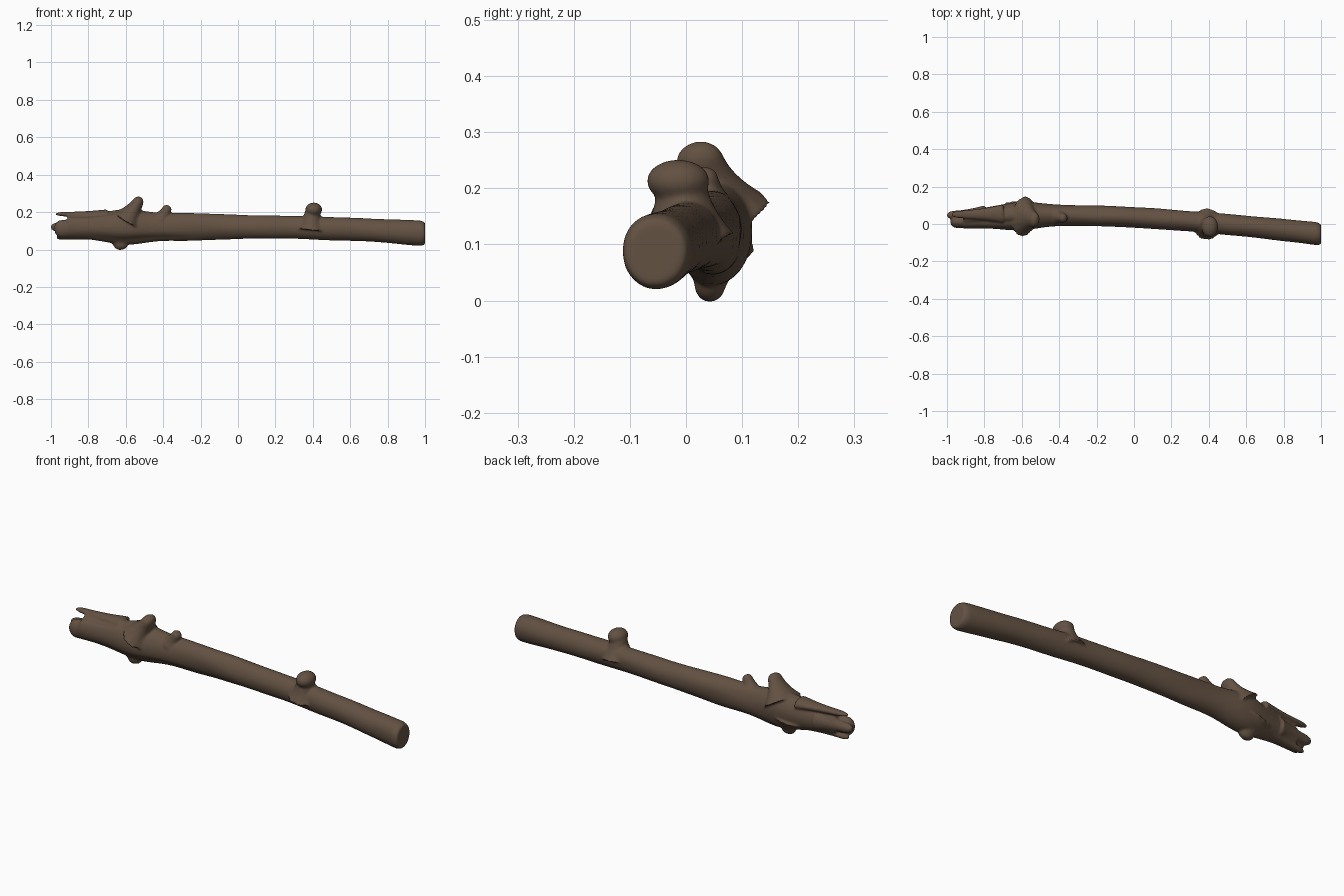
import bpy, bmesh, math
from mathutils import Matrix, Vector, noise

cube = bpy.data.objects.get("Cube")
if cube:
    bpy.data.objects.remove(cube, do_unlink=True)

bark = bpy.data.materials.new("brown bark")
bark.use_nodes = True
bark.diffuse_color = (0.125, 0.083, 0.055, 1)
shader = next(n for n in bark.node_tree.nodes if n.type == 'BSDF_PRINCIPLED')
shader.inputs["Base Color"].default_value = bark.diffuse_color
shader.inputs["Roughness"].default_value = 0.9

bm = bmesh.new()


def skin(rings):
    """Closed tube through rings of points."""
    loops = [[bm.verts.new(point) for point in ring] for ring in rings]
    for near, far in zip(loops, loops[1:]):
        for i in range(len(near)):
            bm.faces.new((near[i - 1], near[i], far[i], far[i - 1]))
    bm.faces.new(loops[0][::-1])
    bm.faces.new(loops[-1])


def bump(value, centre, width):
    """Smooth hill of height one."""
    return math.exp(-((value - centre) / width) ** 2)


def stem_centre(x):
    """Gently bowed centreline, sagging towards the sawn end."""
    bend = 0.03 if x > 0 else 0.08
    return Vector((x, 0.035 - 0.06 * x - bend * x * x, 0.121 - 0.035 * max(x, 0) ** 2))


def stem_size(x):
    """Half depth and half height, swollen around the old knots."""
    swelling = bump(x, -0.61, 0.14)
    depth = 0.055 + 0.021 * swelling + 0.007 * bump(x, 1, 0.3) - 0.008 * bump(x, -1, 0.2)
    height = 0.062 + 0.03 * swelling + 0.012 * bump(x, -0.3, 0.25) + 0.006 * bump(x, 1, 0.15)
    rounding = 1 - 0.15 * max(0, (x - 0.97) / 0.03) ** 2
    return depth * rounding, height * rounding


def stem_point(x, angle):
    """Point on the bark, with furrows along the torn half."""
    depth, height = stem_size(x)
    side, up = math.cos(angle), math.sin(angle)
    grain = 1 + 0.05 * noise.noise(Vector((x * 5, side, up)))
    grain -= 0.16 * bump(x, -0.78, 0.17) * bump(angle, 2, 0.22)
    grain -= 0.1 * bump(x, -0.5, 0.3) * bump(angle, 4, 0.3)
    return stem_centre(x) + Vector((0, side * depth, up * height)) * grain


def stem(start, end, steps, sides):
    skin([[stem_point(start + (end - start) * s / steps, math.tau * k / sides)
           for k in range(sides)] for s in range(steps + 1)])


def stub(start, end, base, tip, stretch=1, steps=12, sides=16):
    """Flared round-ended peg; stretch widens it in depth."""
    start, end = Vector(start), Vector(end)
    axis = (end - start).normalized()
    u = axis.cross(Vector((0, 1, 0))).normalized()
    v = axis.cross(u) * stretch
    rings = []
    for s in range(steps + 1):
        t = s / steps
        radius = tip + (base - tip) * (1 - t) ** 2
        radius *= math.sqrt(1 - 0.8 * max(0, t * 5 - 4) ** 2)
        rings.append([start.lerp(end, t) + (u * math.cos(a) + v * math.sin(a)) * radius
                      for a in (math.tau * k / sides for k in range(sides))])
    skin(rings)


def knob(centre, size):
    """Rounded healed-over head."""
    placing = Matrix.Translation(centre) @ Matrix.Diagonal((*size, 1))
    bmesh.ops.create_uvsphere(bm, u_segments=24, v_segments=16, radius=1, matrix=placing)


# Main stem, sawn flat at its left end
stem(-0.91, 1, 160, 32)

# Large knot with a round head
stub((0.39, 0, 0.11), (0.4, -0.01, 0.22), 0.08, 0.04, 1.1)
knob((0.405, -0.014, 0.213), (0.045, 0.056, 0.038))

# Leaning knot and small knot
stub((-0.59, 0.04, 0.16), (-0.52, 0.02, 0.278), 0.08, 0.028, 1.4)
stub((-0.41, 0.04, 0.16), (-0.37, 0.03, 0.234), 0.05, 0.024)

# Swelling beneath
stub((-0.64, 0.05, 0.1), (-0.62, 0.04, 0), 0.11, 0.035, 0.7)

# Splintered end: front, back, upper and lower strands
stub((-0.8, 0.02, 0.12), (-0.98, 0.01, 0.107), 0.055, 0.048, 0.7)
stub((-0.8, 0.05, 0.12), (-1, 0.047, 0.12), 0.055, 0.025, 0.9)
stub((-0.7, 0.055, 0.185), (-0.975, 0.05, 0.19), 0.03, 0.012, 1.7)
stub((-0.75, 0.04, 0.08), (-0.97, 0.035, 0.063), 0.03, 0.014, 1.3)

bmesh.ops.recalc_face_normals(bm, faces=bm.faces[:])
mesh = bpy.data.meshes.new("branch")
bm.to_mesh(mesh)
bm.free()
mesh.materials.append(bark)
branch = bpy.data.objects.new("branch", mesh)
bpy.context.collection.objects.link(branch)

# Fuse the parts into one soft surface
fuse = branch.modifiers.new("fuse", 'REMESH')
fuse.mode = 'VOXEL'
fuse.voxel_size = 0.006
fuse.use_smooth_shade = True
soften = branch.modifiers.new("soften", 'SMOOTH')
soften.factor = 0.5
soften.iterations = 5
